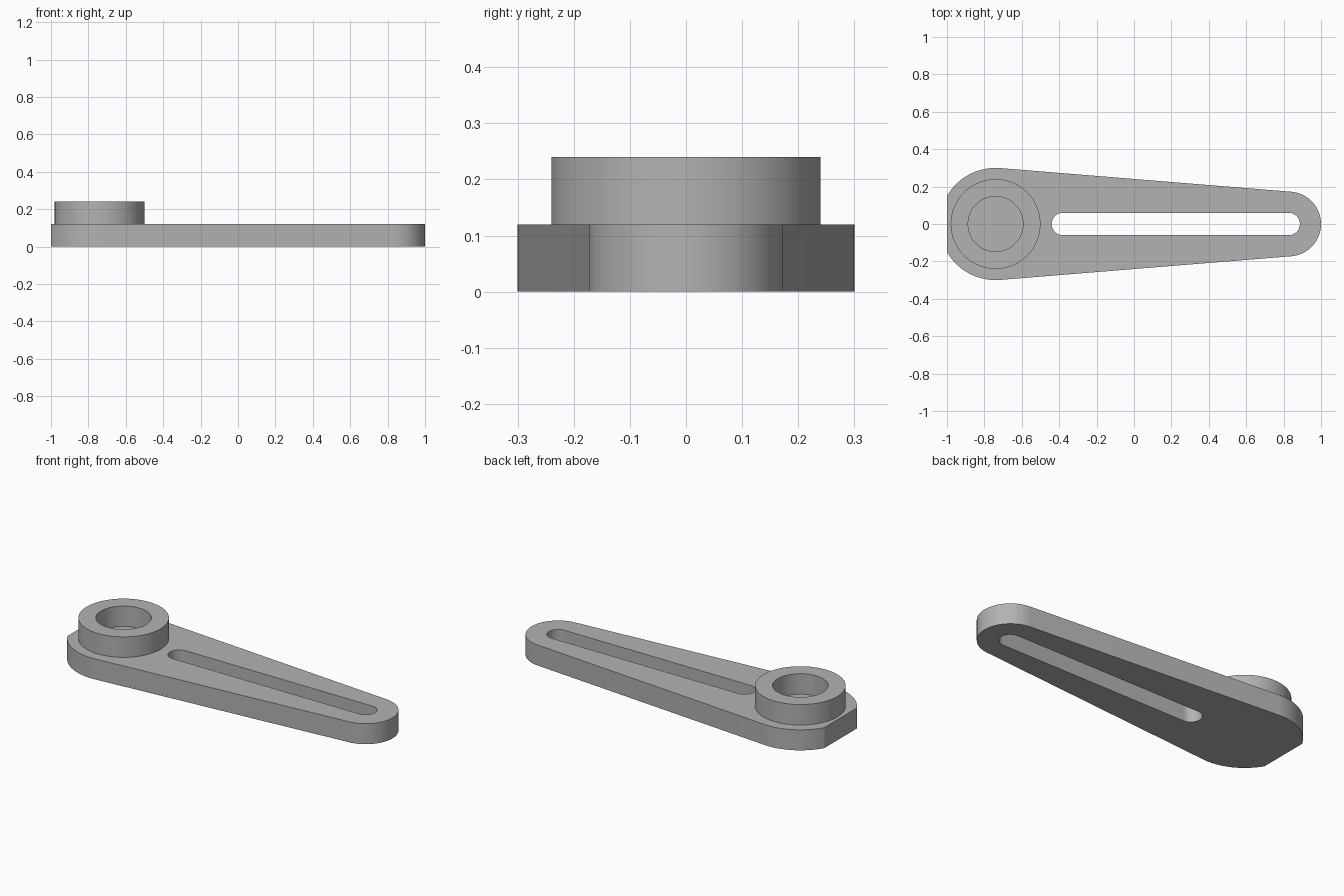
import bpy, bmesh, math

old = bpy.data.objects.get("Cube")
if old:
    bpy.data.objects.remove(old, do_unlink=True)

grey = bpy.data.materials.new("plain grey")
grey.use_nodes = True
colour = (0.45, 0.45, 0.45, 1)
grey.diffuse_color = colour
grey.node_tree.nodes["Principled BSDF"].inputs["Base Color"].default_value = colour

HUB_X, HUB_R = -0.74, 0.30
TIP_X, TIP_R = 0.827, 0.173
PLATE_TOP, BOSS_TOP = 0.12, 0.24


def arc(cx, r, start, end, steps=48):
    """Points along an arc centred on the arm's axis."""
    angles = [start + (end - start) * i / steps for i in range(steps + 1)]
    return [(cx + r * math.cos(a), r * math.sin(a)) for a in angles]


def circle(cx, r):
    return arc(cx, r, 0, math.tau, 96)[:-1]


def slab(name, loops, z0, z1):
    """Extrude an outline, with any inner loops left open as holes."""
    bm = bmesh.new()
    for loop in loops:
        vs = [bm.verts.new((x, y, z0)) for x, y in loop]
        for a, b in zip(vs, vs[1:] + vs[:1]):
            bm.edges.new((a, b))
    bmesh.ops.triangle_fill(bm, use_beauty=True, edges=bm.edges[:])
    top = bmesh.ops.extrude_face_region(bm, geom=bm.faces[:], use_keep_orig=True)["geom"]
    bmesh.ops.translate(bm, vec=(0, 0, z1 - z0),
                        verts=[v for v in top if isinstance(v, bmesh.types.BMVert)])
    bmesh.ops.recalc_face_normals(bm, faces=bm.faces[:])
    mesh = bpy.data.meshes.new(name)
    bm.to_mesh(mesh)
    bm.free()
    mesh.materials.append(grey)
    obj = bpy.data.objects.new(name, mesh)
    bpy.context.collection.objects.link(obj)
    bpy.ops.object.select_all(action="DESELECT")
    obj.select_set(True)
    bpy.context.view_layer.objects.active = obj
    bpy.ops.object.shade_smooth_by_angle(angle=math.radians(20))
    return obj


# Tapered arm: tangent sides, round tip, hub end trimmed flat, long slot
tangent = math.acos((HUB_R - TIP_R) / (TIP_X - HUB_X))
flat = math.acos((-1 - HUB_X) / HUB_R)
outline = (arc(TIP_X, TIP_R, -tangent, tangent)
           + arc(HUB_X, HUB_R, tangent, flat)
           + arc(HUB_X, HUB_R, -flat, -tangent))
slot = (arc(TIP_X, 0.06, -math.pi / 2, math.pi / 2, 24)
        + arc(-0.38, 0.06, math.pi / 2, 1.5 * math.pi, 24))
slab("slotted_arm", [outline, slot], 0, PLATE_TOP)

# Raised ring around a blind socket whose floor is the arm's top face
slab("hub_ring", [circle(HUB_X, 0.24), circle(HUB_X, 0.147)], PLATE_TOP, BOSS_TOP)
